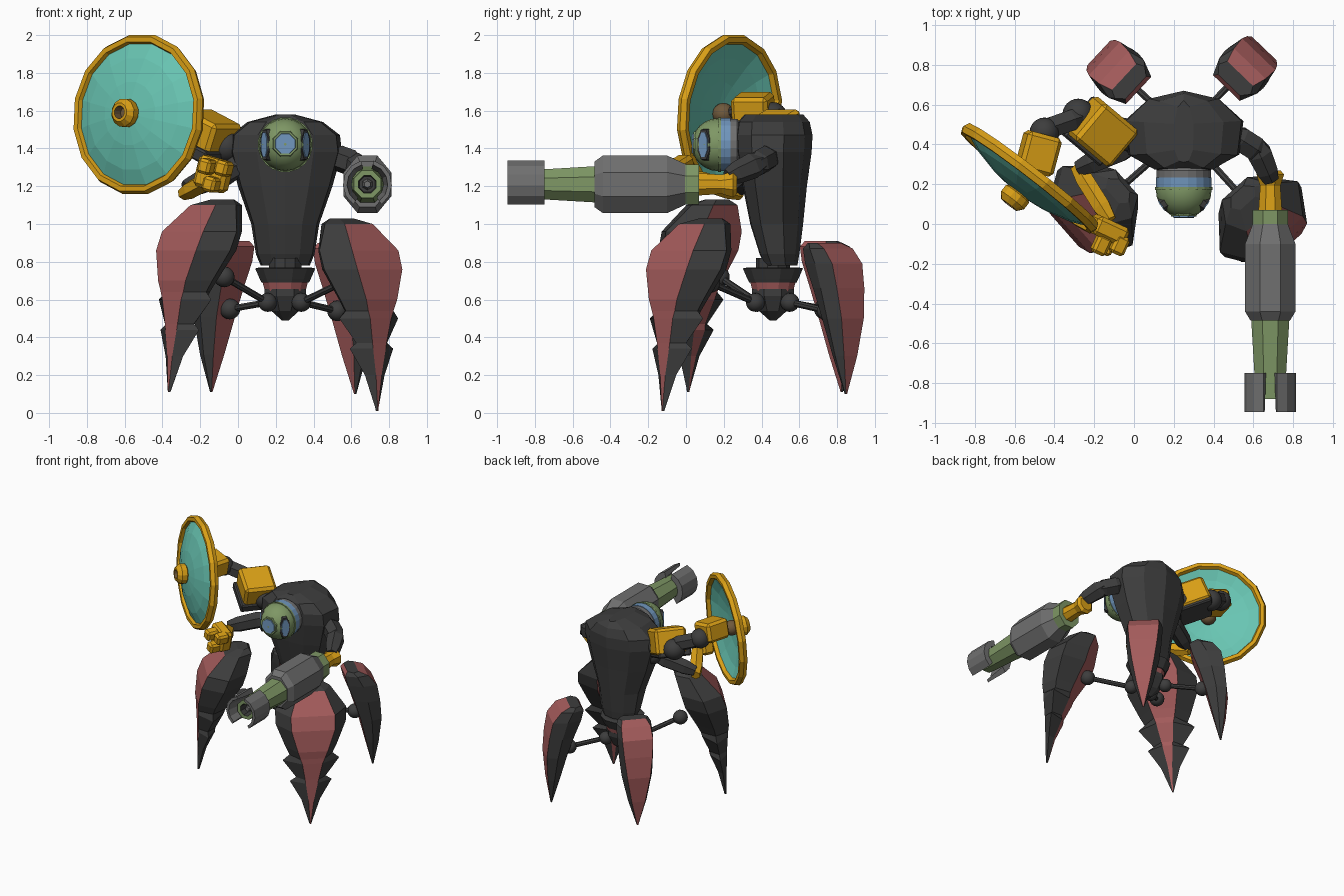
import bpy, bmesh, math
from mathutils import Vector, Matrix

if "Cube" in bpy.data.objects:
    bpy.data.objects.remove(bpy.data.objects["Cube"], do_unlink=True)


def material(name, r, g, b):
    m = bpy.data.materials.new(name)
    m.use_nodes = True
    m.diffuse_color = (r, g, b, 1)
    m.node_tree.nodes["Principled BSDF"].inputs["Base Color"].default_value = (r, g, b, 1)
    return m


dark = material("charcoal", .047, .047, .047)
red = material("dusty red", .37, .105, .105)
gold = material("gold", .70, .35, .008)
teal = material("teal", .14, .56, .45)
green = material("sage green", .21, .31, .13)
grey = material("mid grey", .16, .16, .16)
blue = material("steel blue", .16, .30, .50)
brown = material("brown", .16, .10, .045)


def finish(name, bm, mats, smooth=False):
    bmesh.ops.remove_doubles(bm, verts=bm.verts, dist=0.0005)
    bmesh.ops.recalc_face_normals(bm, faces=bm.faces)
    mesh = bpy.data.meshes.new(name)
    bm.to_mesh(mesh)
    bm.free()
    obj = bpy.data.objects.new(name, mesh)
    bpy.context.collection.objects.link(obj)
    for m in mats:
        mesh.materials.append(m)
    if smooth:
        bpy.ops.object.select_all(action='DESELECT')
        obj.select_set(True)
        bpy.context.view_layer.objects.active = obj
        bpy.ops.object.shade_smooth_by_angle(angle=math.radians(40))


def loft(name, sections, mats, rule=lambda level, side: 0, capped=True):
    """Skin a list of point loops, capping both ends unless told otherwise."""
    bm = bmesh.new()
    loops = [[bm.verts.new(p) for p in s] for s in sections]
    n = len(loops[0])
    for level, (a, b) in enumerate(zip(loops, loops[1:])):
        for i in range(n):
            j = (i + 1) % n
            bm.faces.new((a[i], a[j], b[j], b[i])).material_index = rule(level, i)
    if capped:
        bm.faces.new(loops[0]).material_index = rule(0, 0)
        bm.faces.new(loops[-1]).material_index = rule(len(loops) - 2, 0)
    finish(name, bm, mats)


def turned(name, origin, axis, profile, mats, sides=8, rule=lambda l, s: 0, flat=1.0, capped=True):
    """Turn a (distance, radius) profile around an axis; flat squashes it sideways."""
    axis = Vector(axis).normalized()
    up = Vector((0, 0, 1)) if abs(axis.z) < .95 else Vector((0, 1, 0))
    u = axis.cross(up).normalized()
    v = u.cross(axis)
    angles = [2 * math.pi * (i + .5) / sides for i in range(sides)]
    loops = [[Vector(origin) + axis * d + u * (r * flat * math.cos(a)) + v * (r * math.sin(a))
              for a in angles] for d, r in profile]
    loft(name, loops, mats, rule, capped)


def limb(name, a, b, r1, r2, mat, sides=6):
    """Faceted segment with a swollen middle and narrowed ends."""
    d = Vector(b) - Vector(a)
    n = d.length
    turned(name, a, d, [(0, r1 * .7), (n * .25, r1), (n * .75, r2), (n, r2 * .7)], [mat], sides)


def rod(name, a, b, r, mat):
    d = Vector(b) - Vector(a)
    turned(name, a, d, [(0, r), (d.length, r)], [mat], 8)


def ball(name, centre, r, mat, segments=16):
    bm = bmesh.new()
    bmesh.ops.create_uvsphere(bm, u_segments=segments, v_segments=12, radius=r,
                              matrix=Matrix.Translation(centre) @ Matrix.Rotation(math.pi / 2, 4, 'X'))
    finish(name, bm, [mat], True)


def box(name, centre, size, turn, tilt, mat, bevel=.02):
    bm = bmesh.new()
    rot = Matrix.Rotation(math.radians(turn), 4, 'Z') @ Matrix.Rotation(math.radians(tilt), 4, 'Y')
    bmesh.ops.create_cube(bm, size=1, matrix=Matrix.Translation(centre) @ rot @ Matrix.Diagonal((*size, 1)))
    bmesh.ops.bevel(bm, geom=bm.edges[:], offset=bevel, segments=1, affect='EDGES')
    finish(name, bm, [mat])


# Torso: stacked ten-sided sections (height, half width, front, back)
CX, CY = .25, .46
sections = []
for z, w, f, b in [(.78, .13, .42, .59), (.84, .155, .39, .60), (1.0, .18, .34, .62), (1.2, .25, .30, .64),
                   (1.38, .30, .27, .665), (1.47, .29, .265, .67), (1.54, .20, .275, .655), (1.58, .05, .31, .62)]:
    m = (f + b) / 2
    h = (b - f) / 2
    half = [(0, f), (w * .5, f + h * .04), (w * .93, m - h * .6), (w, m + h * .25), (w * .6, b - h * .2), (0, b)]
    sections.append([(CX + x, y, z) for x, y in half] + [(CX - x, y, z) for x, y in half[-2:0:-1]])
loft("torso", sections, [dark])

# Waist and hub
turned("waist_collar", (CX, CY, 0), (0, 0, 1), [(.69, .13), (.71, .14), (.765, .165), (.77, .14)], [dark], 12)
turned("neck", (CX, CY, 0), (0, 0, 1), [(.75, .09), (.82, .09)], [dark], 10)
turned("waist_band", (CX, CY, 0), (0, 0, 1), [(.64, .11), (.695, .125)], [red], 12)
turned("hub", (CX, CY, 0), (0, 0, 1), [(.49, .02), (.54, .08), (.62, .12), (.655, .12)], [dark], 8)

# Legs: (height, outer reach, inner reach, half width, panel half width); barbs come from width steps
FRONT = [(1.03, .48, .40, .08, .05), (1.0, .58, .38, .15, .10), (.86, .715, .42, .265, .165),
         (.76, .755, .45, .26, .16), (.60, .775, .54, .19, .11), (.54, .77, .57, .16, .09),
         (.50, .77, .58, .21, .075), (.37, .765, .64, .11, .05), (.34, .765, .64, .155, .045),
         (.20, .765, .70, .07, .02), (.01, .765, .75, .006, .002)]
BACK = [(.90, .41, .33, .11, .09), (.87, .48, .31, .13, .11), (.79, .545, .33, .135, .115),
        (.66, .57, .38, .13, .105), (.50, .585, .43, .115, .085), (.30, .57, .48, .07, .05),
        (.10, .54, .53, .006, .004)]


def leg(name, spec, d, lift, lean):
    s = Vector((-d.y, d.x, 0))
    hub = Vector((CX, CY, lift))
    loops = []
    for z, ro, ri, w, panel in spec:
        pairs = [(ro, panel), (ro * .5 + ri * .5, w), (ri, panel * .85)]
        ring = pairs + [(r, -k) for r, k in reversed(pairs)]
        loops.append([hub + d * r + s * (k + lean * (1 - z)) + Vector((0, 0, z)) for r, k in ring])
    first = 1 if spec is FRONT else 0
    loft(name, loops, [dark, red], lambda level, side: 1 if side in (2, 5) and level >= first else 0)


LEGS = [("front_left", FRONT, (.67, -.74), 0, -.03, .45, .69), ("front_right", FRONT, (-.75, -.66), .10, -.07, .43, .72),
        ("back_left", BACK, (.69, .72), 0, 0, .40, .54), ("back_right", BACK, (-.73, .68), .01, 0, .40, .55)]
for label, spec, direction, lift, lean, reach, height in LEGS:
    d = Vector((*direction, 0)).normalized()
    leg(label + "_leg", spec, d, lift, lean)
    base = Vector((CX, CY, 0))
    inner = base + d * .125 + Vector((0, 0, .585))
    outer = base + d * reach + Vector((0, 0, height))
    ball(label + "_hub_joint", inner, .05, dark)
    ball(label + "_leg_joint", outer, .055, dark)
    rod(label + "_strut", inner, outer, .018, dark)

# Eye
eye = Vector((CX, .17, 1.42))
ball("eye_ball", eye, .14, green, 20)
turned("eye_band", eye, (0, 1, 0), [(.015, .142), (.065, .142)], [blue], 20)
turned("eye_trim", eye, (0, 1, 0), [(.0, .146), (.015, .146)], [green], 20)
turned("eye_mount", eye, (0, 1, 0), [(.065, .138), (.10, .138), (.12, .12)], [grey], 20)
turned("front_lens_frame", eye, (0, -1, .04), [(.10, .078), (.132, .068)], [green], 8)
turned("front_lens", eye, (0, -1, .04), [(.13, .058), (.139, .056)], [blue], 8)
for label, x in (("left", .85), ("right", -.85)):
    turned(label + "_lens_frame", eye, (x, -.6, 0), [(.10, .092), (.134, .084)], [dark], 8, flat=.5)
    turned(label + "_lens", eye, (x, -.6, 0), [(.13, .072), (.139, .07)], [blue], 8, flat=.42)

# Cannon arm
limb("cannon_shoulder", (.50, .45, 1.36), (.64, .36, 1.31), .07, .07, dark)
limb("cannon_elbow", (.61, .40, 1.33), (.69, .22, 1.25), .07, .06, dark)
gun = (.685, 0, 1.21)
turned("cannon_wrist", gun, (0, -1, 0), [(-.27, .055), (-.25, .075), (-.19, .055), (-.05, .065)], [gold], 8)
turned("cannon_rear_sleeve", gun, (0, -1, 0), [(-.07, .115), (.02, .115)], [green], 8, flat=.85)
turned("cannon_casing", gun, (0, -1, 0), [(0, .115), (.10, .165), (.44, .165), (.485, .13)], [grey], 8, flat=.83)
turned("cannon_barrel", gun, (0, -1, 0), [(.46, .105), (.88, .078), (.88, .05), (.80, .045)], [green, dark], 8,
       rule=lambda l, s: 1 if l == 2 else 0)
turned("cannon_core", gun, (0, -1, 0), [(.80, .03), (.86, .018)], [grey], 6)
for label, start in (("left", -55), ("right", 105)):
    loops = []
    for i in range(6):
        a = math.radians(start + i * 26)
        loops.append([(gun[0] + r * math.cos(a), y, gun[2] + r * math.sin(a))
                      for r, y in ((.085, -.75), (.13, -.75), (.13, -.945), (.108, -.945))])
    loft(label + "_muzzle_guard", loops, [grey])

# Gripper arm
ball("gripper_shoulder", (0, .42, 1.30), .07, dark)
limb("gripper_upper_arm", (0, .40, 1.29), (-.28, .28, 1.19), .065, .06, dark)
limb("gripper_forearm", (-.29, .29, 1.16), (-.12, .02, 1.25), .05, .05, gold)
box("gripper_palm", (-.13, -.03, 1.265), (.18, .10, .17), -25, 15, gold)
for i, (x, z) in enumerate([(-.165, 1.305), (-.075, 1.295), (-.14, 1.21)]):
    box("gripper_finger_%d" % (i + 1), (x, -.105, z), (.075, .10, .08), -25, 15, gold, .015)

# Dish arm
ball("dish_shoulder", (-.06, .45, 1.41), .085, dark)
box("upper_arm_block", (-.16, .465, 1.475), (.25, .24, .20), -40, 22, gold)
box("upper_arm_base", (-.19, .467, 1.395), (.26, .25, .07), -40, 22, dark, .01)
ball("dish_elbow", (-.28, .55, 1.47), .08, dark)
limb("dish_link", (-.26, .54, 1.50), (-.46, .47, 1.57), .06, .06, dark)
ball("dish_wrist", (-.45, .46, 1.57), .075, dark)
box("dish_block", (-.48, .355, 1.61), (.18, .20, .15), -15, 12, gold)

# Dish: forward dome with a rim, a central nozzle and a grip ball behind
dish = Vector((-.525, .23, 1.58))
facing = Vector((-.61, -.79, .07)).normalized()
turned("dish_dome", dish, facing, [(.10, 0), (.078, .17), (.045, .30), (0, .40), (-.012, .40), (.03, .30),
                                   (.064, .17), (.086, 0)], [teal], 16)
grip = dish + facing * .04
rod("dish_grip_rod", (-.47, .33, 1.61), grip, .03, dark)
ball("dish_grip", grip, .058, brown)
section = [(math.sin(math.pi * j / 3) * .034, .404 + .027 * math.cos(math.pi * j / 3)) for j in range(7)]
turned("dish_rim", dish, facing, section, [gold], 16, capped=False)
turned("dish_nozzle", dish, facing, [(.085, .055), (.10, .076), (.14, .076), (.17, .05), (.17, .034), (.12, .03)],
       [gold, brown], 12, rule=lambda l, s: 1 if l == 4 else 0)
